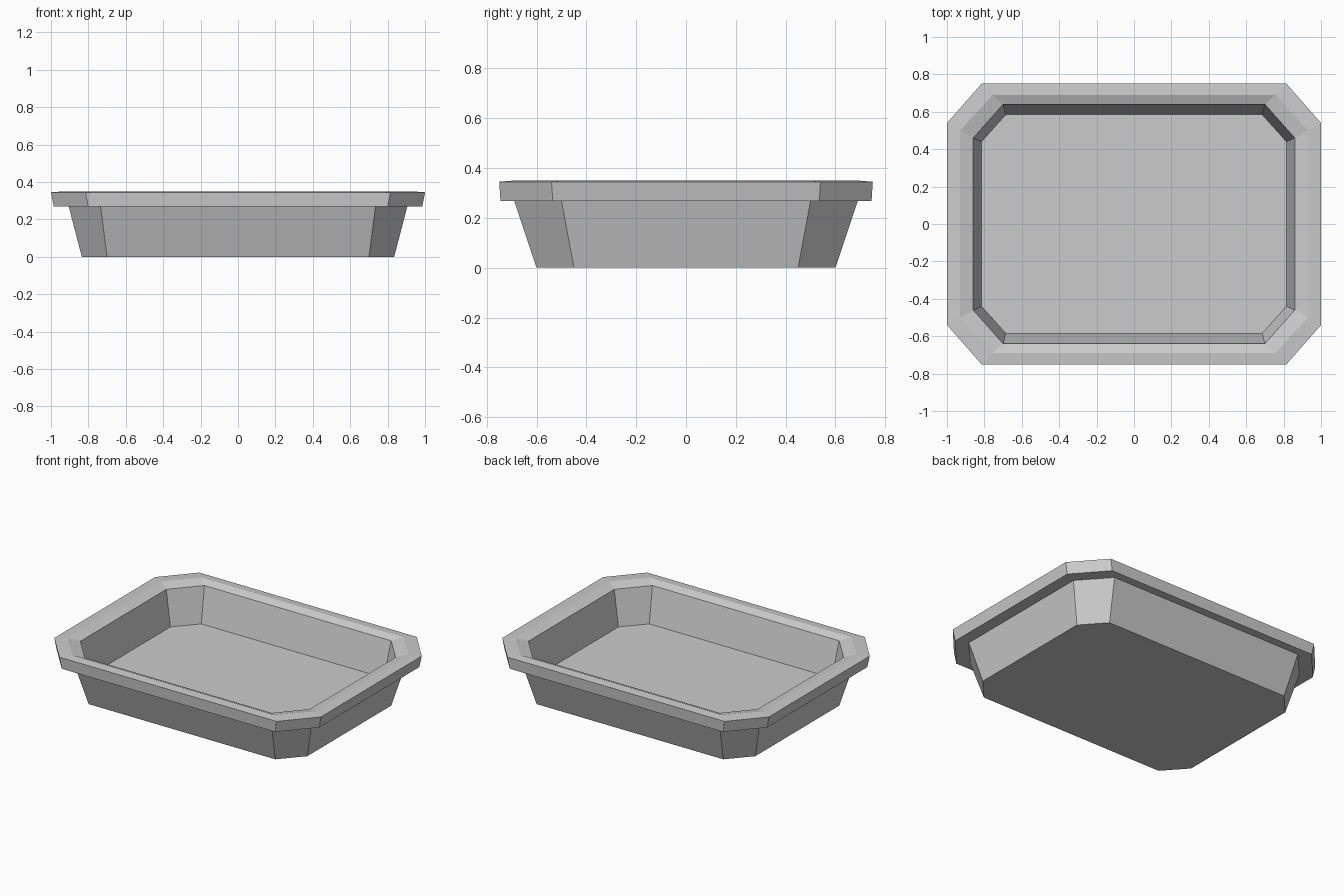
import bpy
import bmesh

cube = bpy.data.objects.get("Cube")
if cube:
    bpy.data.objects.remove(cube, do_unlink=True)

grey = bpy.data.materials.new("light_grey")
grey.use_nodes = True
colour = (0.6, 0.6, 0.6, 1)
grey.diffuse_color = colour
grey.node_tree.nodes["Principled BSDF"].inputs["Base Color"].default_value = colour


def ring(bm, hx, hy, cx, cy, z):
    """Rectangle with cut corners: half sizes hx, hy and flat half lengths cx, cy."""
    corners = [(hx, -cy), (hx, cy), (cx, hy), (-cx, hy),
               (-hx, cy), (-hx, -cy), (-cx, -hy), (cx, -hy)]
    return [bm.verts.new((x, y, z)) for x, y in corners]


# Cross-section from the underside, around the rim and down to the inner floor
sections = [
    (0.835, 0.60, 0.70, 0.45, 0.0),     # base
    (0.905, 0.69, 0.735, 0.50, 0.268),  # top of outer wall
    (0.985, 0.745, 0.80, 0.535, 0.268), # rim lower edge
    (1.0, 0.75, 0.815, 0.54, 0.345),    # rim upper edge
    (0.93, 0.69, 0.755, 0.50, 0.35),    # rim crest
    (0.86, 0.64, 0.70, 0.46, 0.33),     # rim inner edge
    (0.815, 0.585, 0.685, 0.44, 0.095), # floor
]

bm = bmesh.new()
rings = [ring(bm, *s) for s in sections]
for low, high in zip(rings, rings[1:]):
    for i in range(8):
        j = (i + 1) % 8
        bm.faces.new((low[i], low[j], high[j], high[i]))
bm.faces.new(rings[0][::-1])
bm.faces.new(rings[-1])
bmesh.ops.recalc_face_normals(bm, faces=bm.faces)

mesh = bpy.data.meshes.new("tray")
bm.to_mesh(mesh)
bm.free()
mesh.materials.append(grey)
tray = bpy.data.objects.new("tray", mesh)
bpy.context.collection.objects.link(tray)
